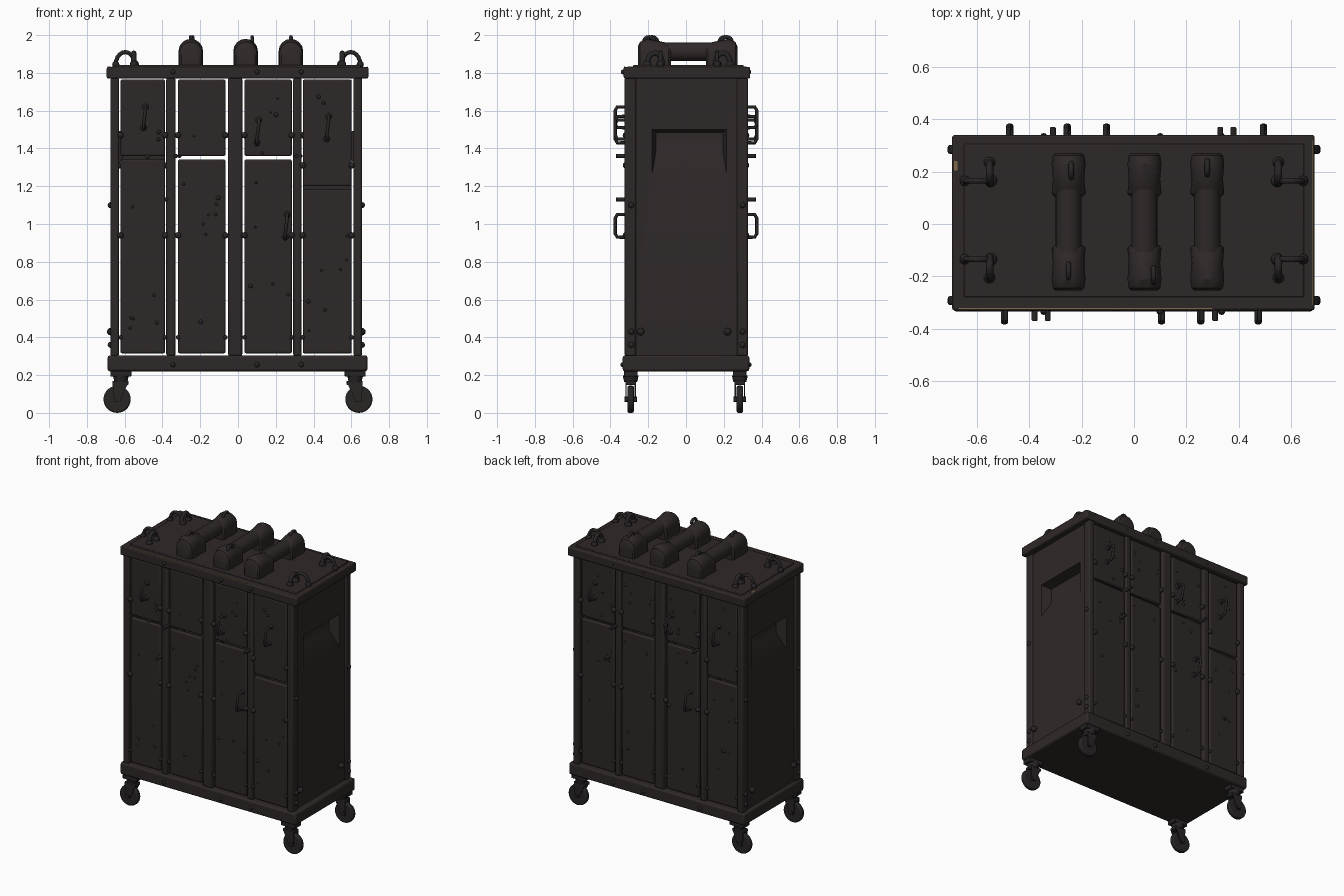
import bpy, bmesh, math, random
from mathutils import Vector, Matrix

random.seed(4)
cube = bpy.data.objects.get("Cube")
if cube:
    bpy.data.objects.remove(cube)


def material(name, rgb):
    m = bpy.data.materials.new(name)
    m.use_nodes = True
    m.diffuse_color = (*rgb, 1)
    m.node_tree.nodes["Principled BSDF"].inputs["Base Color"].default_value = (*rgb, 1)
    return m


BODY = material("dark brown paint", (0.028, 0.021, 0.021))
METAL = material("dark metal", (0.021, 0.018, 0.018))
WORN = material("worn brass edge", (0.22, 0.14, 0.07))


def finish(name, bm, mat, bevel=0.0):
    bmesh.ops.recalc_face_normals(bm, faces=bm.faces)
    me = bpy.data.meshes.new(name)
    bm.to_mesh(me)
    bm.free()
    me.materials.append(mat)
    ob = bpy.data.objects.new(name, me)
    bpy.context.collection.objects.link(ob)
    if bevel:
        mod = ob.modifiers.new("bevel", "BEVEL")
        mod.width, mod.segments = bevel, 2
    bpy.ops.object.select_all(action="DESELECT")
    ob.select_set(True)
    bpy.context.view_layer.objects.active = ob
    bpy.ops.object.shade_smooth_by_angle(angle=math.radians(35))
    return ob


def box(name, x, y, z, mat=BODY, bevel=0.006):
    lo, hi = Vector((x[0], y[0], z[0])), Vector((x[1], y[1], z[1]))
    bm = bmesh.new()
    bmesh.ops.create_cube(bm, size=1, matrix=Matrix.Translation((lo + hi) / 2)
                          @ Matrix.Diagonal((*(hi - lo), 1)))
    return finish(name, bm, mat, bevel)


def rod(name, center, axis, r, depth, r2=None, mat=METAL, bevel=0.0, sides=20):
    turn = Vector(axis).to_track_quat("Z", "Y").to_matrix().to_4x4()
    bm = bmesh.new()
    bmesh.ops.create_cone(bm, cap_ends=True, segments=sides, radius1=r,
                          radius2=r if r2 is None else r2, depth=depth,
                          matrix=Matrix.Translation(center) @ turn)
    return finish(name, bm, mat, bevel)


def tube(name, points, r):
    cu = bpy.data.curves.new(name, "CURVE")
    cu.dimensions = "3D"
    cu.bevel_depth, cu.bevel_resolution, cu.use_fill_caps = r, 2, True
    sp = cu.splines.new("POLY")
    sp.points.add(len(points) - 1)
    for p, co in zip(sp.points, points):
        p.co = (*co, 1)
    cu.materials.append(METAL)
    ob = bpy.data.objects.new(name, cu)
    bpy.context.collection.objects.link(ob)
    bpy.ops.object.select_all(action="DESELECT")
    ob.select_set(True)
    bpy.context.view_layer.objects.active = ob
    bpy.ops.object.convert(target="MESH")
    bpy.ops.object.shade_smooth_by_angle(angle=math.radians(50))


def rivets(name, spots):
    bm = bmesh.new()
    for co, r in spots:
        bmesh.ops.create_uvsphere(bm, u_segments=10, v_segments=6, radius=r,
                                  matrix=Matrix.Translation(co))
    finish(name, bm, METAL)


# Base tray and lid
box("base_tray", (-0.69, 0.685), (-0.335, 0.335), (0.22, 0.305), bevel=0.012)
box("lid", (-0.695, 0.69), (-0.33, 0.34), (1.77, 1.832), bevel=0.008)
box("lid_plate", (-0.65, 0.65), (-0.28, 0.305), (1.825, 1.842), bevel=0.005)
box("worn_front_edge", (-0.67, 0.3), (-0.327, -0.322), (1.83, 1.834), WORN, 0)
box("worn_side_edge", (0.682, 0.686), (-0.31, 0.32), (1.83, 1.834), WORN, 0)
box("worn_back_spot", (-0.69, -0.675), (0.205, 0.24), (1.83, 1.834), WORN, 0)

# Corner posts
for x in ((-0.675, -0.63), (0.612, 0.657)):
    for y in ((-0.325, -0.265), (0.27, 0.328)):
        box("corner_post", x, y, (0.3, 1.775), bevel=0.01)


# Side panels with a sunken pocket
def ring(bm, x, y, z):
    return [bm.verts.new((x, y[i], z[j])) for i, j in ((0, 0), (1, 0), (1, 1), (0, 1))]


for name, x, inward in (("left_side_panel", 0.645, -1), ("right_side_panel", -0.662, 1)):
    bm = bmesh.new()
    rings = [ring(bm, x, (-0.27, 0.275), (0.3, 1.775)),
             ring(bm, x, (-0.18, 0.215), (1.265, 1.5)),
             ring(bm, x + inward * 0.07, (-0.16, 0.195), (1.38, 1.485))]
    for a, b in zip(rings, rings[1:]):
        for i in range(4):
            bm.faces.new((a[i], a[i - 1], b[i - 1], b[i]))
    bm.faces.new(rings[-1])
    finish(name, bm, BODY)

# Doors, dividers, handles and rivets on front and back
COLUMNS = ((-0.622, -0.386), (-0.318, -0.066), (0.034, 0.285), (0.343, 0.602))
DIVIDERS = ((-0.38, -0.33), (-0.053, 0.023), (0.292, 0.337))
SPLITS = (1.35, 1.35, 1.35, 1.19)


def pull(name, x, s, z0, z1, side):
    d, lean = side * 0.375, 0.01 * s
    y = side * 0.31
    tube(name, ((x, y, z0), (x, d * 0.97, z0), (x, d, z0 + 0.02), (x + lean, d, z1 - 0.02),
                (x + lean, d * 0.97, z1), (x + lean, y, z1)), 0.009)
    rivets(name + "_feet", [((x, y, z0), 0.018), ((x + lean, y, z1), 0.018)])


for label, s in (("front", -1), ("back", 1)):
    ys = sorted((s * 0.285, s * 0.315))
    for x in DIVIDERS:
        wide = x[1] - x[0] > 0.06
        box(label + "_divider", x, sorted((s * 0.265, s * (0.325 if wide else 0.318))),
            (0.3, 1.775), bevel=0.012)
    spots = []
    for i, x in enumerate(COLUMNS):
        split = SPLITS[i] if s < 0 else SPLITS[3 - i]
        box(label + "_lower_door", x, ys, (0.315, split - 0.008), bevel=0.009)
        box(label + "_upper_door", x, ys, (split + 0.01, 1.765), bevel=0.009)
        # Hinge studs on the door edges and scattered small bolts
        for e in x:
            for z in (0.94, split + 0.12):
                spots.append(((e, s * 0.318, z), 0.017))
            spots.append(((e, s * 0.315, 0.4), 0.012))
        for k in range(9):
            spots.append(((random.uniform(x[0] + 0.02, x[1] - 0.02), s * 0.313,
                           random.uniform(0.36, 1.72)), random.uniform(0.006, 0.013)))
    for x in (-0.345, 0.1, 0.335):
        spots += [((x, s * 0.334, 0.255), 0.014), ((x, s * 0.332, 1.805), 0.013)]
    rivets(label + "_rivets", spots)
    # Door pulls; the back repeats the front turned half round
    for x, z0, z1 in ((-0.5, 1.51, 1.62), (0.1, 1.43, 1.55), (0.47, 1.45, 1.57),
                      (0.25, 0.93, 1.05)):
        pull(label + "_door_pull", -s * x, -s, z0, z1, s)
    for x, z in ((-0.33, 1.36), (0.31, 1.36), (-0.38, 1.13)):
        rod(label + "_latch", (-s * x, s * 0.335, z), (0, 1, 0), 0.011, 0.07, bevel=0.003)

# Bolts on the two ends
for x in (-0.675, 0.657):
    rivets("end_bolts", [((x, y, z), 0.016) for y in (-0.29, 0.3)
                         for z in (0.36, 0.43, 1.1)]
           + [((x, y, 0.43), 0.02) for y in (-0.24, 0.22)])


# Carry grips: padded arched ends joined by a bar
def pad(x, outer, inner, height):
    bm = bmesh.new()
    loops = []
    for t, w, h in ((0, 0.05, 0.72), (0.06, 0.06, 0.88), (0.25, 0.065, 1),
                    (0.6, 0.06, 0.93), (0.93, 0.065, 0.84), (1, 0.054, 0.76)):
        y = outer + (inner - outer) * t
        top = height * h
        side = max(top - w, 0.01)
        loop = [bm.verts.new((x - w, y, 1.835))]
        for k in range(9):
            a = math.pi * (1 - k / 8)
            loop.append(bm.verts.new((x + w * math.cos(a), y,
                                      1.838 + side + (top - side) * math.sin(a))))
        loop.append(bm.verts.new((x + w, y, 1.835)))
        loops.append(loop)
    for a, b in zip(loops, loops[1:]):
        for i in range(len(a)):
            bm.faces.new((a[i - 1], a[i], b[i], b[i - 1]))
    bm.faces.new(loops[0])
    bm.faces.new(loops[-1])
    finish("grip_pad", bm, BODY)


for x in (-0.25, 0.04, 0.28):
    pad(x, -0.255, -0.08, 0.142)
    pad(x, 0.272, 0.105, 0.142)
    rod("grip_bar", (x, 0.012, 1.912), (0, 1, 0), 0.05, 0.24, mat=BODY)
for x, y in ((-0.24, 0.205), (-0.25, -0.18), (0.075, -0.195), (0.28, 0.215)):
    tube("grip_loop", [(x, y + 0.028 * math.cos(a), 1.965 + 0.025 * math.sin(a))
                       for a in (math.pi * k / 8 for k in range(9))], 0.01)

# Lifting shackles near the lid corners
for s in (-1, 1):
    for y, out in ((0.165, 1), (-0.135, -1)):
        tube("shackle_arch", [(s * (0.597 + 0.05 * math.cos(a)), y, 1.845 + 0.065 * math.sin(a))
                              for a in (math.pi * k / 10 for k in range(11))], 0.011)
        tube("shackle_ring", [(s * 0.552, y + out * (0.03 + 0.04 * math.cos(a)),
                               1.845 + 0.06 * math.sin(a))
                              for a in (math.pi * k / 10 for k in range(11))], 0.014)
        rivets("shackle_feet", [((s * 0.647, y, 1.845), 0.02), ((s * 0.547, y, 1.845), 0.024),
                                ((s * 0.552, y + out * 0.07, 1.845), 0.022)])

# Swivel casters
for s in (-1, 1):
    for y in (-0.293, 0.285):
        hub, wheel = s * 0.62, s * 0.64
        box("caster_plate", (hub - 0.055, hub + 0.055), (y - 0.036, y + 0.036),
            (0.192, 0.222), METAL, 0.004)
        rod("caster_swivel", (hub, y, 0.18), (0, 0, 1), 0.034, 0.035, 0.042)
        box("caster_crown", (hub - 0.045, hub + 0.04), (y - 0.028, y + 0.028),
            (0.148, 0.17), METAL, 0.004)
        rod("caster_wheel", (wheel, y, 0.072), (0, 1, 0), 0.072, 0.034, bevel=0.008, sides=28)
        rod("caster_axle", (wheel, y, 0.072), (0, 1, 0), 0.014, 0.066)
        for e in (-1, 1):
            # Tapered fork cheek
            bm = bmesh.new()
            face = bm.faces.new([bm.verts.new((x, y + e * 0.021, z)) for x, z in (
                (hub - 0.045, 0.165), (hub + 0.04, 0.165),
                (wheel + 0.016, 0.06), (wheel - 0.016, 0.06))])
            grown = bmesh.ops.extrude_face_region(bm, geom=[face])["geom"]
            bmesh.ops.translate(bm, vec=(0, e * 0.007, 0),
                                verts=[v for v in grown if isinstance(v, bmesh.types.BMVert)])
            finish("caster_fork", bm, METAL)
